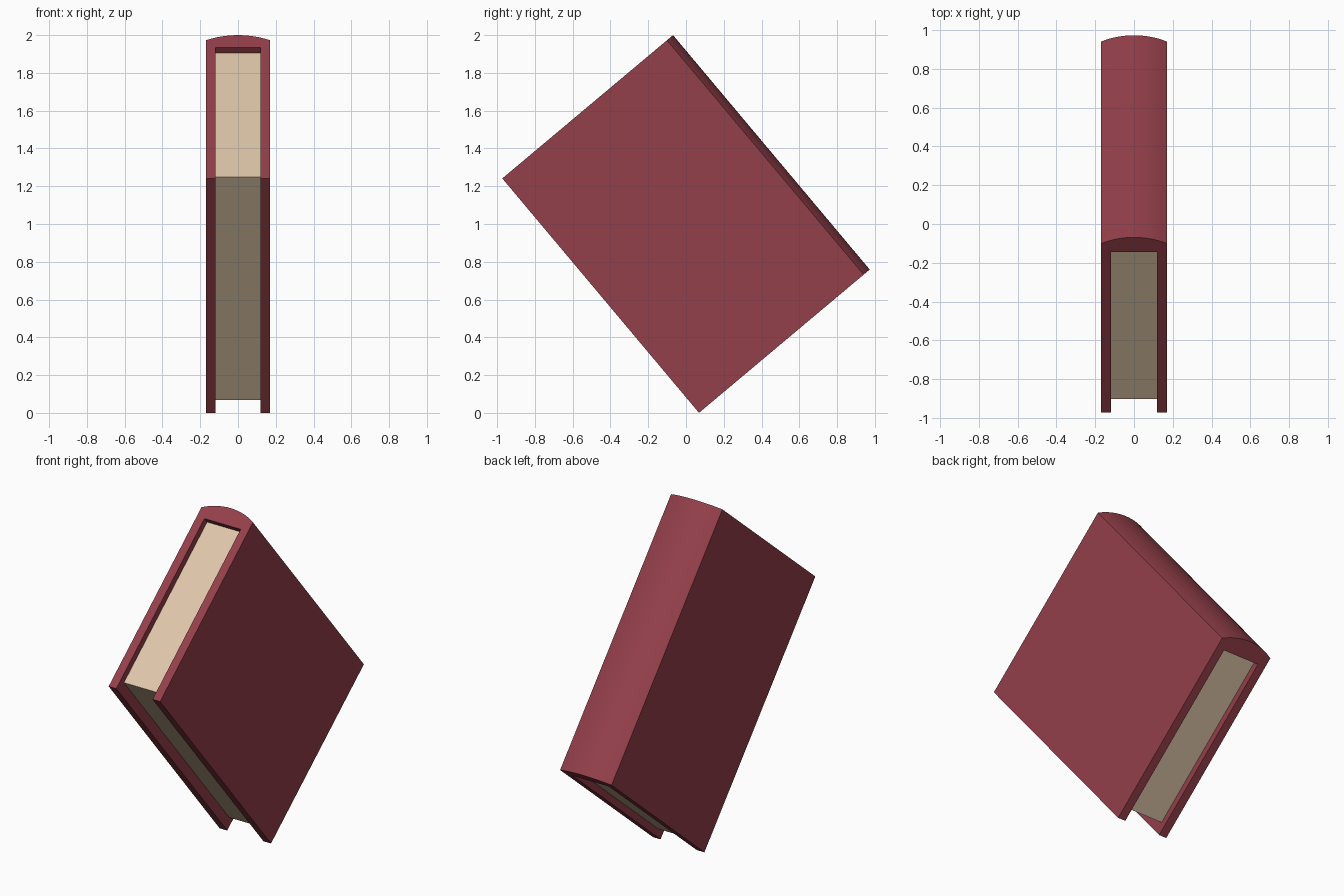
import bpy, bmesh, math
from mathutils import Matrix

if "Cube" in bpy.data.objects:
    bpy.data.objects.remove(bpy.data.objects["Cube"])

TILT = math.radians(40)          # book balances on a lower corner of its covers
HALF_X, INNER_X = 0.169, 0.119   # outer half thickness, inside of the boards
FORE, SHOULDER, TIP = -0.59, 0.548, 0.59
SPINE_IN = 0.49                  # inside face of the spine
HALF_H = 0.81                    # half the book height


def material(name, color):
    m = bpy.data.materials.new(name)
    m.diffuse_color = (*color, 1)
    m.use_nodes = True
    m.node_tree.nodes["Principled BSDF"].inputs["Base Color"].default_value = m.diffuse_color
    return m


def extrude_profile(name, points, half_height, mat):
    """Extrude an x/y outline along the book height, then tilt it."""
    bm = bmesh.new()
    face = bm.faces.new([bm.verts.new((x, y, -half_height)) for x, y in points])
    res = bmesh.ops.extrude_face_region(bm, geom=[face])
    top = [v for v in res["geom"] if isinstance(v, bmesh.types.BMVert)]
    bmesh.ops.translate(bm, verts=top, vec=(0, 0, 2 * half_height))
    bmesh.ops.recalc_face_normals(bm, faces=bm.faces)
    bm.transform(Matrix.Translation((0, 0, 1)) @ Matrix.Rotation(TILT, 4, 'X'))
    me = bpy.data.meshes.new(name)
    bm.to_mesh(me)
    bm.free()
    me.materials.append(mat)
    ob = bpy.data.objects.new(name, me)
    bpy.context.collection.objects.link(ob)
    return ob


red = material("dark red cover", (0.296, 0.050, 0.069))
cream = material("cream paper", (0.73, 0.565, 0.397))

# Cover: two boards joined by a rounded spine
rise = TIP - SHOULDER
radius = (HALF_X ** 2 + rise ** 2) / (2 * rise)
half_angle = math.asin(HALF_X / radius)
N = 16
arc = []
for i in range(N + 1):
    a = half_angle * (1 - 2 * i / N)
    arc.append((radius * math.sin(a), TIP - radius + radius * math.cos(a)))
outline = [(HALF_X, FORE)] + arc + [
    (-HALF_X, FORE), (-INNER_X, FORE), (-INNER_X, SPINE_IN),
    (INNER_X, SPINE_IN), (INNER_X, FORE)]
cover = extrude_profile("cover", outline, HALF_H, red)

# Smooth only the rounded spine
bpy.context.view_layer.objects.active = cover
cover.select_set(True)
bpy.ops.object.shade_smooth_by_angle(angle=math.radians(15))
cover.select_set(False)

# Page block, set in from the cover edges
px = INNER_X + 0.001
extrude_profile("pages", [(-px, -0.53), (px, -0.53),
                          (px, SPINE_IN + 0.005), (-px, SPINE_IN + 0.005)],
                0.77, cream)
